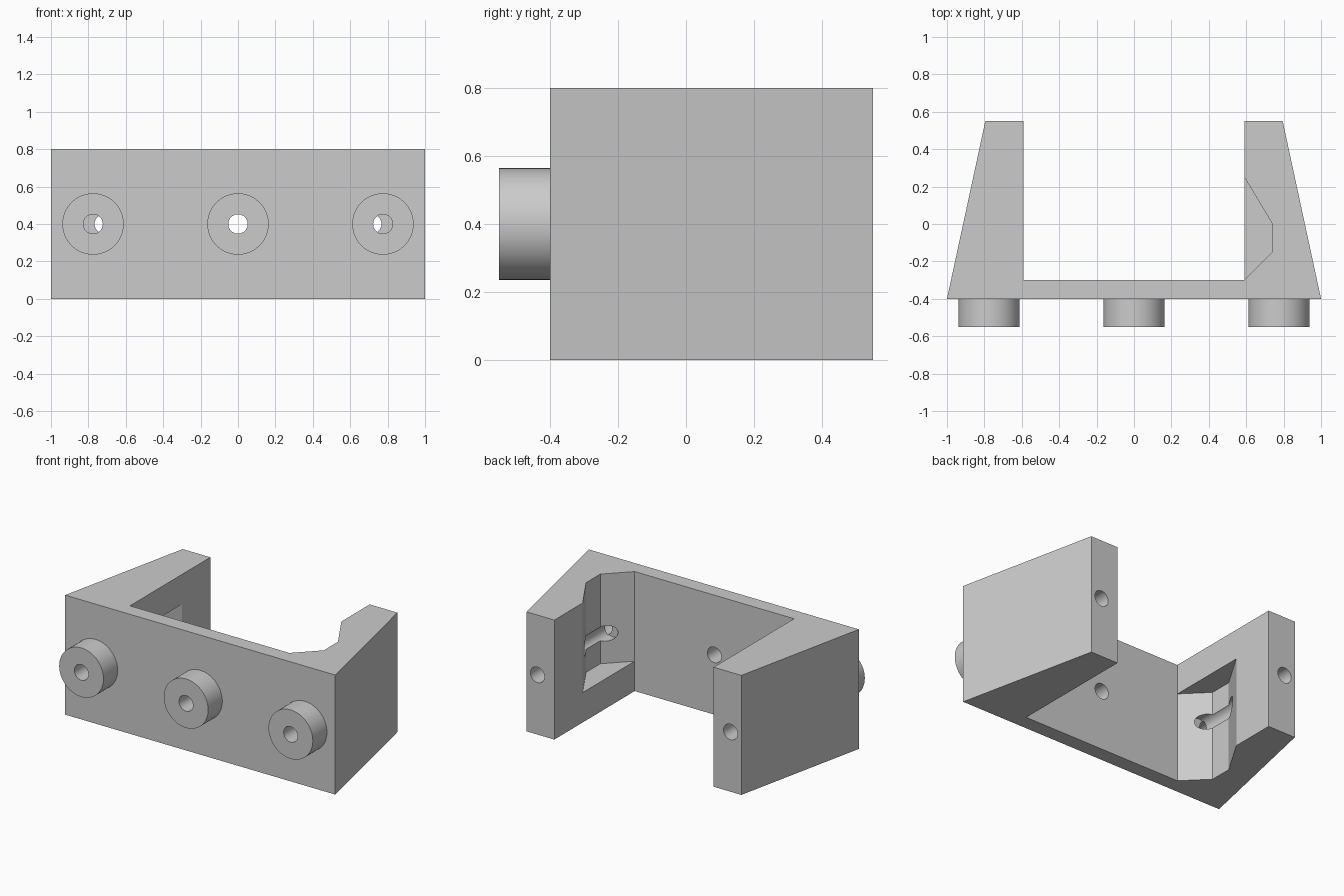
import bpy, bmesh, math
from mathutils import Matrix

cube = bpy.data.objects.get("Cube")
if cube:
    bpy.data.objects.remove(cube, do_unlink=True)

grey = bpy.data.materials.new("plain grey")
grey.use_nodes = True
colour = (0.6, 0.6, 0.6, 1)
grey.diffuse_color = colour
grey.node_tree.nodes["Principled BSDF"].inputs["Base Color"].default_value = colour

HEIGHT, MID = 0.8, 0.4
FRONT, BACK, FLOOR, BOSS_END = -0.4, 0.55, -0.3, -0.55
INNER, SCREW_X, BACK_HOLE_X = 0.59, 0.775, 0.715


def make_object(name, bm):
    bmesh.ops.recalc_face_normals(bm, faces=bm.faces)
    mesh = bpy.data.meshes.new(name)
    bm.to_mesh(mesh)
    bm.free()
    mesh.materials.append(grey)
    obj = bpy.data.objects.new(name, mesh)
    bpy.context.collection.objects.link(obj)
    return obj


def prism(name, outline, z0, z1):
    bm = bmesh.new()
    face = bm.faces.new([bm.verts.new((x, y, z0)) for x, y in outline])
    grown = bmesh.ops.extrude_face_region(bm, geom=[face])["geom"]
    verts = [v for v in grown if isinstance(v, bmesh.types.BMVert)]
    bmesh.ops.translate(bm, vec=(0, 0, z1 - z0), verts=verts)
    return make_object(name, bm)


def rod(name, x, y0, y1, radius):
    bm = bmesh.new()
    place = Matrix.Translation((x, (y0 + y1) / 2, MID)) @ Matrix.Rotation(math.pi / 2, 4, "X")
    bmesh.ops.create_cone(bm, cap_ends=True, segments=64, radius1=radius,
                          radius2=radius, depth=abs(y1 - y0), matrix=place)
    return make_object(name, bm)


def cut(target, cutter):
    mod = target.modifiers.new("cut", "BOOLEAN")
    mod.operation, mod.solver, mod.object = "DIFFERENCE", "EXACT", cutter
    bpy.context.view_layer.objects.active = target
    bpy.ops.object.modifier_apply(modifier=mod.name)
    bpy.data.objects.remove(cutter, do_unlink=True)


def smooth(obj):
    bpy.ops.object.select_all(action="DESELECT")
    obj.select_set(True)
    bpy.context.view_layer.objects.active = obj
    bpy.ops.object.shade_smooth_by_angle(angle=math.radians(30))


# U-shaped bracket with tapered arms
half = [(1, FRONT), (0.795, BACK), (INNER, BACK), (INNER, FLOOR)]
bracket = prism("bracket", half + [(-x, y) for x, y in reversed(half)], 0, HEIGHT)

# Nut pockets: left one open at the top, right one open at the bottom
pocket = [(0.5, 0.25), (INNER, 0.25), (0.74, 0), (0.74, -0.15), (INNER, FLOOR), (0.5, -0.21)]
for side, z0, z1 in ((1, 0.2, 0.9), (-1, -0.1, 0.6)):
    cut(bracket, prism("pocket_cutter", [(side * x, y) for x, y in pocket], z0, z1))

# Screw holes from the front, and offset holes from the arm ends
for x in (-SCREW_X, 0, SCREW_X):
    cut(bracket, rod("hole_cutter", x, -0.6, -0.24 if x else 0, 0.052))
for x in (-BACK_HOLE_X, BACK_HOLE_X):
    cut(bracket, rod("hole_cutter", x, -0.25, 0.6, 0.052))
smooth(bracket)

# Round bosses on the front plate
for name, x in (("right", -SCREW_X), ("middle", 0), ("left", SCREW_X)):
    boss = rod(name + "_boss", x, BOSS_END, FRONT, 0.164)
    cut(boss, rod("hole_cutter", x, -0.6, -0.3, 0.052))
    smooth(boss)
